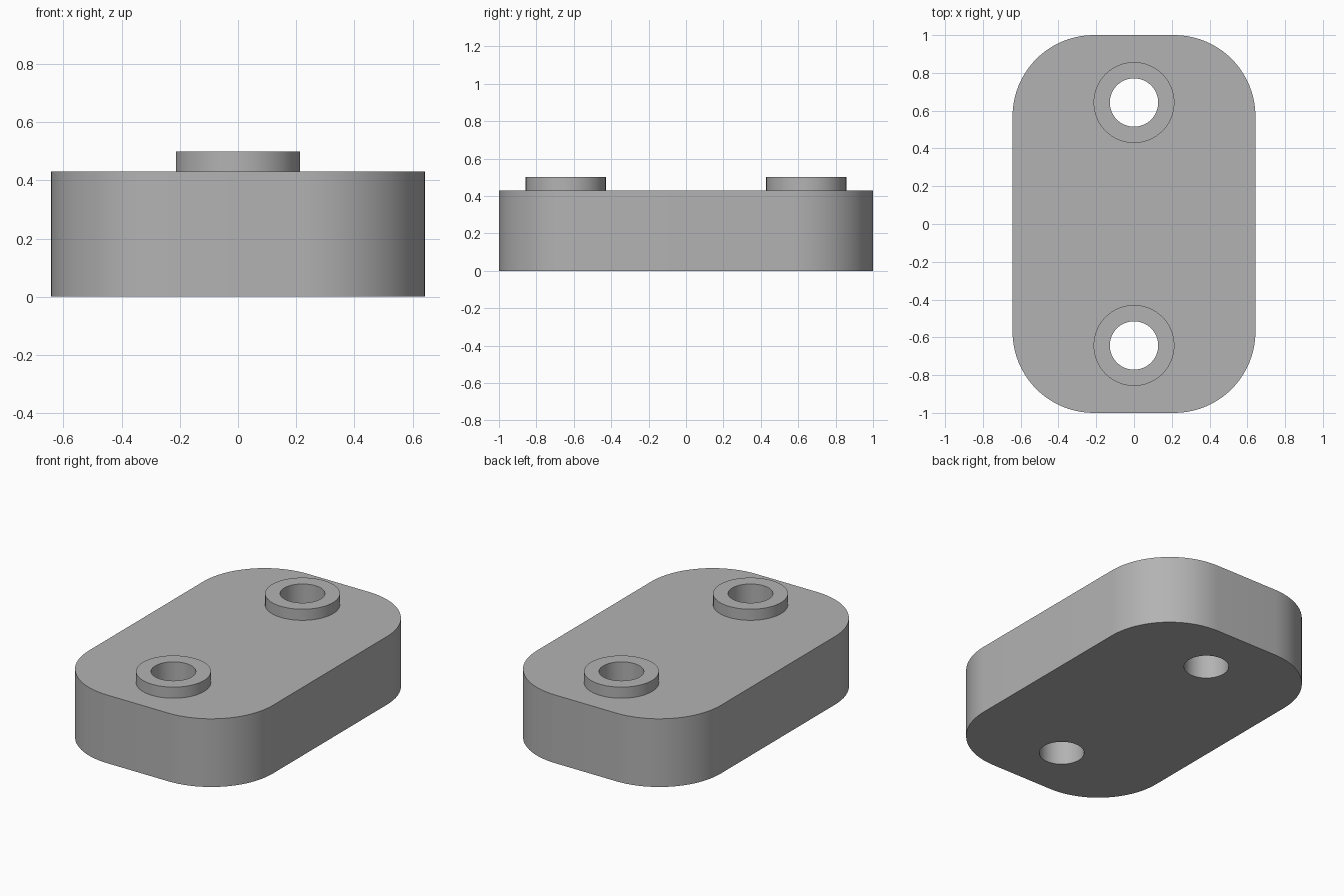
import bpy
import bmesh
from math import cos, sin, pi, radians

cube = bpy.data.objects.get("Cube")
if cube:
    bpy.data.objects.remove(cube, do_unlink=True)

HALF_WIDTH, HALF_LENGTH, CORNER = 0.643, 1.0, 0.43
PLATE_TOP, BOSS_TOP = 0.43, 0.5
BOSS_Y, BOSS_RADIUS, BORE_RADIUS = 0.643, 0.214, 0.128
SEGMENTS, CORNER_STEPS = 64, 20

grey = bpy.data.materials.new("mid grey")
grey.use_nodes = True
colour = (0.45, 0.45, 0.45, 1)
grey.diffuse_color = colour
grey.node_tree.nodes["Principled BSDF"].inputs["Base Color"].default_value = colour


def extrude_outline(name, outline, bottom, top):
    """Make a solid prism from a counter-clockwise outline."""
    bm = bmesh.new()
    base = bm.faces.new([bm.verts.new((x, y, bottom)) for x, y in outline])
    raised = bmesh.ops.extrude_face_region(bm, geom=[base], use_keep_orig=True)
    verts = [v for v in raised["geom"] if isinstance(v, bmesh.types.BMVert)]
    bmesh.ops.translate(bm, verts=verts, vec=(0, 0, top - bottom))
    bmesh.ops.recalc_face_normals(bm, faces=bm.faces)
    mesh = bpy.data.meshes.new(name)
    bm.to_mesh(mesh)
    bm.free()
    mesh.materials.append(grey)
    obj = bpy.data.objects.new(name, mesh)
    bpy.context.collection.objects.link(obj)
    return obj


def circle(y, radius):
    angles = [2 * pi * i / SEGMENTS for i in range(SEGMENTS)]
    return [(radius * cos(a), y + radius * sin(a)) for a in angles]


def combine(target, tool, operation):
    """Apply a boolean and discard its tool."""
    bpy.ops.object.select_all(action="DESELECT")
    bpy.context.view_layer.objects.active = target
    target.select_set(True)
    mod = target.modifiers.new(tool.name, "BOOLEAN")
    mod.operation, mod.solver, mod.object = operation, "EXACT", tool
    bpy.ops.object.modifier_apply(modifier=mod.name)
    bpy.data.objects.remove(tool, do_unlink=True)


# Rounded plate
outline = []
for quarter, (sx, sy) in enumerate([(1, 1), (-1, 1), (-1, -1), (1, -1)]):
    for i in range(CORNER_STEPS + 1):
        a = (quarter + i / CORNER_STEPS) * pi / 2
        outline.append((sx * (HALF_WIDTH - CORNER) + CORNER * cos(a),
                        sy * (HALF_LENGTH - CORNER) + CORNER * sin(a)))
plate = extrude_outline("mounting_plate", outline, 0, PLATE_TOP)

# Raised bosses, each with a bore through the whole plate
for name, y in (("front", -BOSS_Y), ("back", BOSS_Y)):
    boss = extrude_outline(name + "_boss", circle(y, BOSS_RADIUS), PLATE_TOP / 2, BOSS_TOP)
    combine(plate, boss, "UNION")
    bore = extrude_outline(name + "_bore", circle(y, BORE_RADIUS), -0.1, BOSS_TOP + 0.1)
    combine(plate, bore, "DIFFERENCE")

bpy.ops.object.shade_smooth_by_angle(angle=radians(30))
